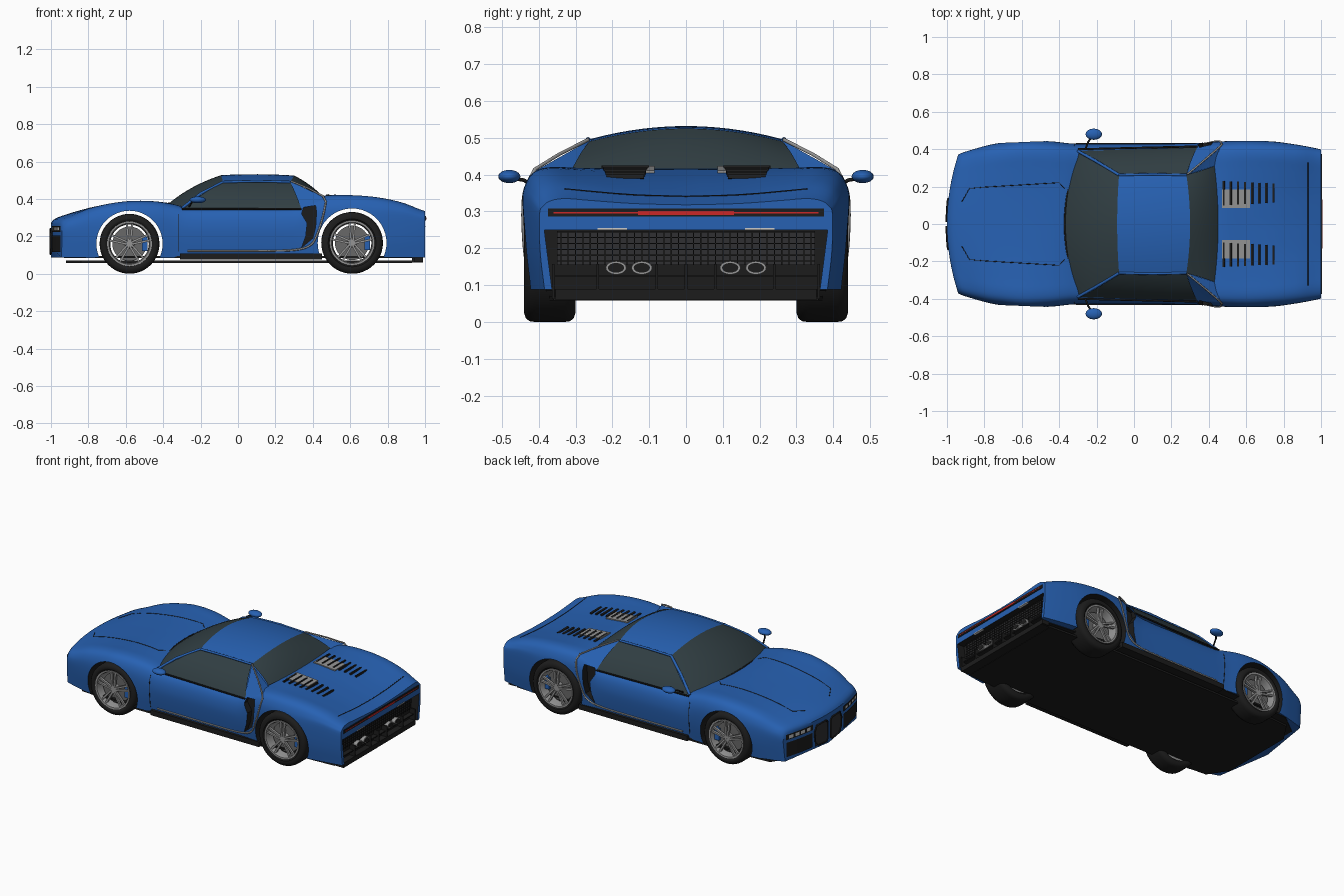
import bpy, bmesh, math
from mathutils import Vector, Matrix, Euler
from mathutils.bvhtree import BVHTree

if "Cube" in bpy.data.objects:
    bpy.data.objects.remove(bpy.data.objects["Cube"])


def mat(name, *c):
    m = bpy.data.materials.new(name)
    m.diffuse_color = (*c, 1)
    m.use_nodes = True
    m.node_tree.nodes["Principled BSDF"].inputs["Base Color"].default_value = m.diffuse_color
    return m


BLUE, BLACK = mat("blue_paint", .02, .12, .45), mat("black_trim", .012, .012, .012)
GLASS, SILVER = mat("dark_glass", .03, .048, .055), mat("silver", .3, .3, .3)
RED, LAMP = mat("red_lamp", .6, .02, .02), mat("clear_lamp", .8, .8, .8)
DARK = mat("dark_mesh", .03, .03, .032)


def make(name, verts, faces, m, fix=True):
    me = bpy.data.meshes.new(name)
    me.from_pydata([tuple(v) for v in verts], [], faces)
    if fix:
        bm = bmesh.new()
        bm.from_mesh(me)
        bmesh.ops.recalc_face_normals(bm, faces=bm.faces)
        bm.to_mesh(me)
        bm.free()
    o = bpy.data.objects.new(name, me)
    me.materials.append(m)
    bpy.context.collection.objects.link(o)
    return o


def prism(name, pts, a, b, axis, m):
    put = {'x': lambda p, t: (t, p[0], p[1]), 'y': lambda p, t: (p[0], t, p[1]), 'z': lambda p, t: (p[0], p[1], t)}[axis]
    n = len(pts)
    f = [tuple(range(n)), tuple(range(n, 2 * n))] + [(i, (i + 1) % n, n + (i + 1) % n, n + i) for i in range(n)]
    return make(name, [put(p, a) for p in pts] + [put(p, b) for p in pts], f, m)


def circle(cx, cz, rx, rz, n=48):
    return [(cx + rx * math.cos(2 * math.pi * i / n), cz + rz * math.sin(2 * math.pi * i / n)) for i in range(n)]


def boxes(name, specs, m):
    bm = bmesh.new()
    for loc, size, rot in specs:
        bmesh.ops.create_cube(bm, size=1, matrix=Matrix.LocRotScale(Vector(loc), Euler(rot), Vector(size)))
    o = make(name, [], [], m, False)
    bm.to_mesh(o.data)
    bm.free()
    return o


def tube(name, pts, r, m, closed=False):
    c = bpy.data.curves.new(name, 'CURVE')
    c.dimensions, c.bevel_depth, c.bevel_resolution = '3D', r, 2
    s = c.splines.new('POLY')
    s.points.add(len(pts) - 1)
    for q, p in zip(s.points, pts):
        q.co = (*p, 1)
    s.use_cyclic_u, c.use_fill_caps = closed, True
    c.materials.append(m)
    o = bpy.data.objects.new(name, c)
    bpy.context.collection.objects.link(o)


def patch(name, A, B, m, bulge=(0, 0, 0), n=8):
    # ruled sheet between two polylines, bulged in the middle
    k, v = len(A), []
    for j in range(n + 1):
        u = j / n
        v += [Vector(a).lerp(Vector(b), u) + Vector(bulge) * 4 * u * (1 - u) for a, b in zip(A, B)]
    return make(name, v, [(j * k + i, j * k + i + 1, j * k + k + i + 1, j * k + k + i) for j in range(n) for i in range(k - 1)], m)


def lathe(name, prof, c, s, m, n=48):
    k, v = len(prof), []
    for i in range(n):
        a = 2 * math.pi * i / n
        v += [(c[0] + r * math.cos(a), c[1] + s * y, c[2] + r * math.sin(a)) for r, y in prof]
    f = [(i * k + j, i * k + (j + 1) % k, (i + 1) % n * k + (j + 1) % k, (i + 1) % n * k + j) for i in range(n) for j in range(k)]
    return make(name, v, f, m)


def interp(rows, x):
    i = max(j for j in range(len(rows) - 1) if rows[j][0] <= x + 1e-9)
    def slope(j):
        a, b = rows[max(j - 1, 0)], rows[min(j + 1, len(rows) - 1)]
        return [(q - p) / (b[0] - a[0]) for p, q in zip(a, b)]
    h = rows[i + 1][0] - rows[i][0]
    t = (x - rows[i][0]) / h
    return [(1 + 2 * t) * (1 - t) ** 2 * a + t * (1 - t) ** 2 * h * sa + t * t * (3 - 2 * t) * b + t * t * (t - 1) * h * sb
            for a, b, sa, sb in zip(rows[i], rows[i + 1], slope(i), slope(i + 1))][1:]


# body shell: x, half width, centre height, fender height
STATIONS = [(-1, .37, .272, .27), (-.985, .378, .29, .288), (-.94, .392, .31, .305), (-.8, .425, .35, .355),
            (-.6, .447, .377, .387), (-.45, .442, .382, .387), (-.34, .43, .372, .37), (-.28, .428, .352, .355),
            (0, .428, .35, .355), (.3, .43, .352, .358), (.38, .435, .385, .39), (.45, .44, .415, .415),
            (.6, .447, .405, .42), (.75, .44, .385, .408), (.88, .422, .355, .38), (.97, .405, .328, .345), (1, .398, .318, .335)]


def ring(x, scale=1):
    w, zc, zs = interp(STATIONS, x)
    k = 1 - .55 * min(1, max(0, (abs(x) - .72) / .28))
    d = zs - zc
    prof = [(0, 0, zc), (1, .35, zc + .2 * d), (2, .65, zc + .7 * d), (3, .82, zs), (4, .92, zs - .012 * k),
            (5, .975, zs - .045 * k), (6, 1, zs - .1 * k), (7, .995, .19), (8, .965, .088)]
    half = [interp(prof, i / 4) for i in range(33)]
    loop = half + [(0, .088)] + [(-y, z) for y, z in half[:0:-1]]
    bow = .06 * min(1, max(0, (-.6 - x) / .4))
    return [(x + bow * (y * scale * w / .37) ** 2, y * w * scale, .18 + (z - .18) * scale) for y, z in loop]


xs = [-1, -.993, -.985, -.965] + [-.94 + .03 * i for i in range(65)] + [1]
rings = [ring(-1, s) for s in (.01, .3, .6, .85)] + [ring(x) for x in xs] + [ring(1, s) for s in (.85, .6, .3, .01)]
k = len(rings[0])
faces = [(j * k + i, j * k + (i + 1) % k, j * k + k + (i + 1) % k, j * k + k + i) for j in range(len(rings) - 1) for i in range(k)]
faces += [tuple(range(k)), tuple(range((len(rings) - 1) * k, len(rings) * k))]
body = make("body_shell", [p for r in rings for p in r], faces, BLUE)
bm = bmesh.new()
bm.from_mesh(body.data)
bvh = BVHTree.FromBMesh(bm)
bm.free()


def top(x, y, up=0):
    return Vector((x, y, bvh.ray_cast(Vector((x, y, 2)), Vector((0, 0, -1)))[0].z + up))


def side(x, z, s, out=0):
    return Vector((x, bvh.ray_cast(Vector((x, 2 * s, z)), Vector((0, -s, 0)))[0].y + s * out, z))


# wheel arches, side intakes and rear recess cut out of the shell
intake = [(.35, .355), (.415, .365), (.42, .33), (.415, .25), (.4, .19), (.34, .14), (.362, .2), (.37, .27), (.34, .32)]
cutters = [prism("front_arch_cutter", circle(-.58, .16, .177, .177), -.7, .7, 'y', BLACK),
           prism("rear_arch_cutter", circle(.61, .165, .184, .184), -.7, .7, 'y', BLACK),
           prism("rear_cutter", [(-.385, .25), (.385, .25), (.355, .02), (-.355, .02)], .95, 1.2, 'x', BLACK)]
cutters += [prism("intake_cutter", intake, s * .39, s * .6, 'y', BLACK) for s in (1, -1)]
bpy.context.view_layer.objects.active = body
for c in cutters:
    b = body.modifiers.new("cut", 'BOOLEAN')
    b.object, b.operation, b.solver, b.material_mode = c, 'DIFFERENCE', 'EXACT', 'TRANSFER'
    bpy.ops.object.modifier_apply(modifier=b.name)
for c in cutters:
    bpy.data.objects.remove(c)


# cabin
def arc(hw, x0, dx, z0, dz, n=24):
    return [(x0 + dx * t * t, hw * t, z0 + dz * t * t) for t in [2 * i / n - 1 for i in range(n + 1)]]


def line(a, b, n=10):
    return [Vector(a).lerp(Vector(b), i / n) for i in range(n + 1)]


ws_top, rg_top = arc(.262, -.09, .01, .527, -.037), arc(.262, .3, -.02, .525, -.035)
ws_low, rg_low = arc(.39, -.37, .07, .376, -.031), arc(.31, .45, -.02, .417, -.003)
patch("windscreen", ws_low, ws_top, GLASS, (-.01, 0, .012))
patch("roof", ws_top, rg_top, BLUE, (0, 0, .006))
patch("rear_window", rg_top, rg_low, GLASS, (.005, 0, .006))
tube("cowl_line", ws_low, .005, BLACK)
for s in (1, -1):
    V = lambda x, y, z: (x, s * y, z)
    patch("side_window", line(V(-.3, .39, .343), V(.34, .41, .343)), line(V(-.08, .262, .49), V(.28, .262, .49)), GLASS, V(0, .012, .008))
    patch("quarter_panel", line(V(.28, .262, .49), V(.33, .41, .343)), line(V(.285, .264, .492), V(.46, .41, .41)), BLUE)
    patch("rear_buttress", line(V(.285, .264, .492), V(.46, .41, .41)), line(V(.28, .262, .49), V(.43, .31, .41)), BLUE)
    tube("front_pillar", [V(-.3, .39, .35), V(-.2, .334, .428), V(-.08, .262, .49)], .008, BLUE)
    tube("roof_rail", [V(-.08, .262, .49), V(.1, .266, .495), V(.28, .262, .49)], .007, BLUE)
    tube("window_seal", line(V(-.3, .4, .346), V(.34, .415, .346)), .005, BLACK)
    # bright side trim sweeping from roof to sill
    rows = [(0, .47, .385), (1, .455, .31), (2, .427, .22), (3, .39, .155), (4, .3, .127), (5, .1, .122), (6, -.27, .122)]
    sweep = [V(.285, .266, .495), V(.38, .345, .455), V(.455, .41, .415)]
    tube("side_trim", sweep + [side(*interp(rows, i / 4), s, .002) for i in range(25)], .005, SILVER)
    tube("door_seam", [side(-.32, .12 + .04 * i, s) for i in range(6)], .002, BLACK)
    tube("hood_seam", [top(x, s * y) for x, y in [(-.92, .12), (-.88, .19)] + [(-.8 + .05 * i, .197 + .003 * i) for i in range(9)] + [(-.37, .19)]], .002, BLACK)
    boxes("sill", [(V(.07, .4, .092), (.76, .065, .032), (0, 0, 0))], BLACK)

    # door mirror
    o = make("door_mirror", [], [], BLUE, False)
    bm = bmesh.new()
    bmesh.ops.create_uvsphere(bm, u_segments=20, v_segments=12, radius=1,
                              matrix=Matrix.LocRotScale(Vector(V(-.215, .48, .395)), None, Vector((.044, .03, .018))))
    bm.to_mesh(o.data)
    bm.free()
    tube("mirror_stalk", [V(-.26, .4, .36), V(-.245, .44, .385), V(-.22, .47, .39)], .005, BLACK)

    # engine deck louvres and vents
    boxes("deck_louvres", [(top(.48 + .038 * i, s * .165, .003), (.011, .13 - .004 * i, .01), (0, -.2, 0)) for i in range(8)], BLACK)
    boxes("deck_vent", [(top(.545, s * .135, .001), (.15, .1, .008), (0, .08, 0))], SILVER)

    # nose: lamps, intakes, grille
    def nose(name, y0, y1, z0, z1, m, off):
        ys = [y0 + (y1 - y0) * i / 8 for i in range(9)]
        px = lambda y: -1 + .06 * (y / .37) ** 2 - off
        patch(name, [V(px(y), y, z0) for y in ys], [V(px(y), y, z1) for y in ys], m, n=2)
        return px
    nose("headlamp_housing", .15, .355, .222, .256, BLACK, .004)
    for i in range(4):
        nose("headlamp", .175 + .044 * i, .205 + .044 * i, .23, .25, LAMP, .008)
    nose("lower_intake", .155, .35, .115, .205, BLACK, .004)
    px = nose("grille_mesh", .014, .13, .11, .235, DARK, .003)
    tube("grille_frame", [V(px(y), y, z) for y, z in [(.014, .12), (.03, .105), (.1, .11), (.128, .14), (.134, .2), (.115, .238), (.03, .24), (.014, .225)]], .005, BLACK, True)

    # exhausts and tail details
    for y in (.12, .19):
        prism("exhaust_pipe", circle(s * y, .147, .028, .018, 24), .95, .985, 'x', SILVER)
        prism("exhaust_bore", circle(s * y, .147, .022, .013, 24), .95, .987, 'x', BLACK)
    boxes("plate_lamp", [(V(.995, .2, .252), (.014, .08, .005), (0, 0, 0))], LAMP)

    # wheels
    for place, x, r, w in (("front", -.58, .16, .125), ("rear", .61, .165, .14)):
        c, h, q = (x, s * .37, r), w / 2, r - .165
        tyre = [(.118, h - .012), (.128, h - .002), (.14 + q, h), (.155 + q, h - .005), (.163 + q, h - .015), (.165 + q, h - .03)]
        lathe(place + "_tyre", tyre + [(a, -b) for a, b in tyre[::-1]], c, s, BLACK)
        lathe(place + "_rim", [(.119, h - .012), (.12, h - .004), (.11, h - .005), (.105, h - .02), (.103, .012 - h), (.119, .012 - h)], c, s, SILVER)
        lathe(place + "_hub", [(.001, h - .012), (.018, h - .012), (.026, h - .02), (.026, 0), (.001, 0)], c, s, SILVER, 24)
        lathe(place + "_brake_disc", [(.001, .02), (.092, .02), (.092, .008), (.001, .008)], c, s, mat("disc_grey", .14, .14, .14))
        spokes = []
        for i in range(10):
            a = math.pi / 2 + 2 * math.pi * (i // 2) / 5
            e = .011 if i % 2 else -.011
            d, n = Vector((math.cos(a), 0, math.sin(a))), Vector((-math.sin(a), 0, math.cos(a)))
            spokes.append((Vector(c) + d * .065 + n * e + Vector((0, s * (h - .018), 0)), (.098, .014, .011), (0, -a - (.1 if i % 2 else -.1), 0)))
        boxes(place + "_spokes", spokes, SILVER)
        boxes(place + "_brake_caliper", [((x + .082, s * (.37 + .018), r), (.03, .03, .075), (0, 0, 0))], BLUE)

# tail: lamp bar, mesh, diffuser, spoiler seam
boxes("tail_lamp_bar", [((.998, 0, .297), (.012, .75, .022), (0, 0, 0))], BLACK)
boxes("tail_lamp", [((1, 0, .297), (.012, .72, .004), (0, 0, 0)), ((1, 0, .296), (.013, .26, .01), (0, 0, 0))], RED)
boxes("rear_mesh", [((.955, 0, .2), (.01, .7, .09), (0, 0, 0))], DARK)
boxes("mesh_bars", [((.962, -.34 + .02 * i, .2), (.005, .003, .09), (0, 0, 0)) for i in range(35)]
      + [((.962, 0, .165 + .016 * i), (.005, .7, .003), (0, 0, 0)) for i in range(6)], BLACK)
boxes("diffuser", [((.96, 0, .075), (.06, .71, .03), (0, 0, 0)), ((.965, 0, .125), (.03, .71, .006), (0, 0, 0))]
      + [((.965, y, .11), (.05, .007, .095), (0, 0, 0)) for y in (-.36, -.24, -.08, 0, .08, .24, .36)], BLACK)
tube("spoiler_seam", [top(.93, -.33 + .066 * i) for i in range(11)], .002, BLACK)

# floor plate
half = [(-.92, .24), (-.84, .36), (-.5, .385), (.5, .385), (.93, .36)]
prism("floor_plate", half + [(x, -y) for x, y in half[::-1]], .058, .07, 'z', BLACK)
inner = [(-.93, .3), (-.8, .4), (-.42, .415), (.42, .415), (.94, .36)]
prism("underbody", inner + [(x, -y) for x, y in inner[::-1]], .084, .095, 'z', BLACK)

# smooth shading with crisp edges
bpy.ops.object.select_all(action='DESELECT')
for o in bpy.context.scene.objects:
    o.select_set(o.type == 'MESH')
bpy.context.view_layer.objects.active = body
bpy.ops.object.shade_smooth_by_angle(angle=math.radians(35))
